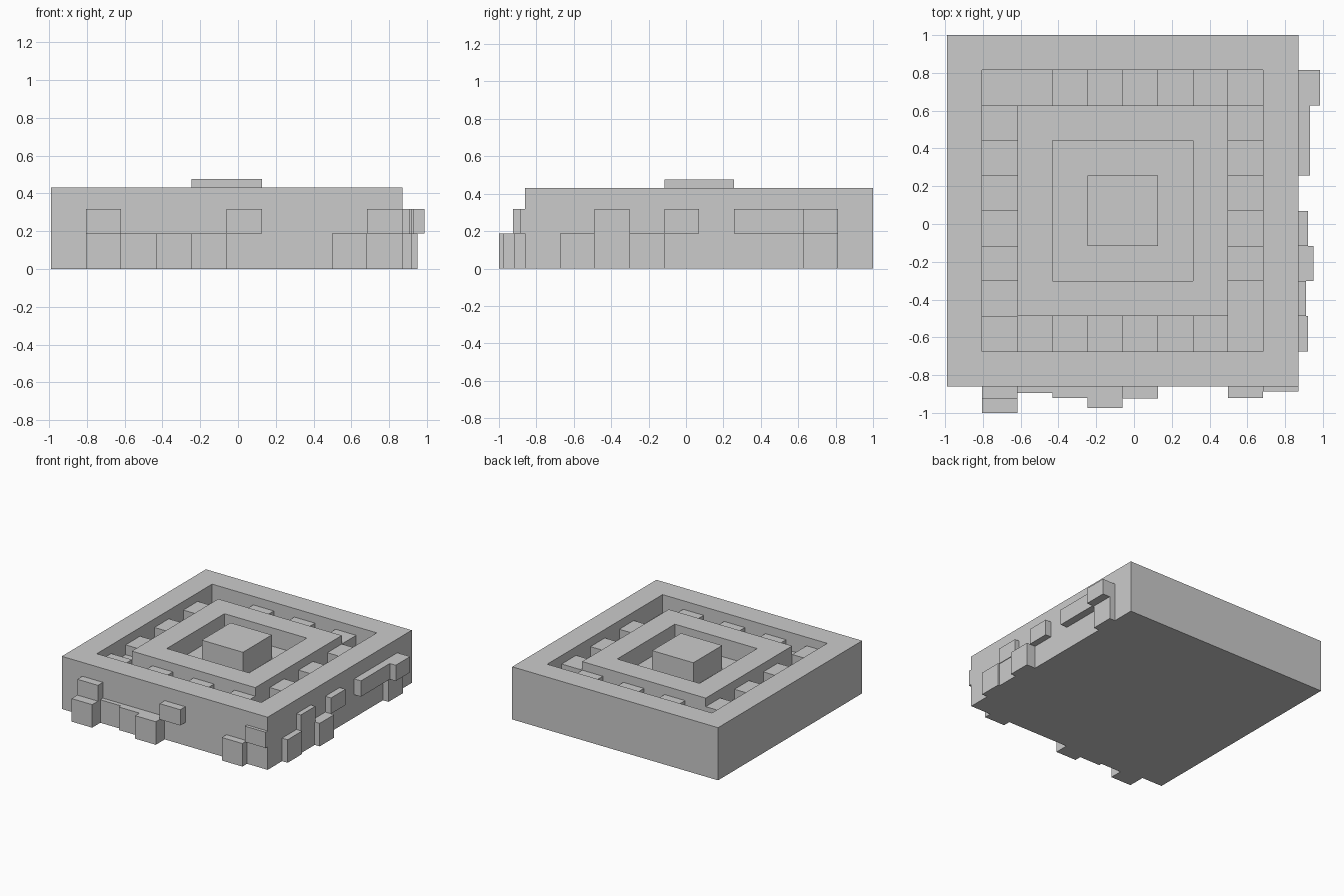
import bpy, bmesh

if "Cube" in bpy.data.objects:
    bpy.data.objects.remove(bpy.data.objects["Cube"])

CELL = 0.186
CX, CY = -0.06, 0.07          # centre of the square block
X0, Y0 = CX - 5 * CELL, CY - 5 * CELL
X1 = CX + 5 * CELL
FLOOR, TOP = 0.28, 0.43
ROWS = {"low": (0.0, 0.188), "high": (0.188, 0.317)}


def finish(bm, name):
    bmesh.ops.recalc_face_normals(bm, faces=bm.faces)
    mesh = bpy.data.meshes.new(name)
    bm.to_mesh(mesh)
    bm.free()
    ob = bpy.data.objects.new(name, mesh)
    bpy.context.collection.objects.link(ob)
    return ob


def box(name, x, y, z):
    bm = bmesh.new()
    bmesh.ops.create_cube(bm, size=1)
    for v in bm.verts:
        v.co = [lo + (c + 0.5) * (hi - lo) for c, (lo, hi) in zip(v.co, (x, y, z))]
    return finish(bm, name)


# carved block: stepped profile of concentric squares (half width in cells, height)
profile = [(5, 0), (5, TOP), (4, TOP), (4, FLOOR), (3, FLOOR), (3, TOP),
           (2, TOP), (2, FLOOR), (1, FLOOR), (1, 0.477)]
bm = bmesh.new()
loops = []
for n, z in profile:
    h = n * CELL
    loops.append([bm.verts.new((CX + sx * h, CY + sy * h, z))
                  for sx, sy in ((-1, -1), (1, -1), (1, 1), (-1, 1))])
for a, b in zip(loops, loops[1:]):
    for i in range(4):
        j = (i + 1) % 4
        bm.faces.new((a[i], a[j], b[j], b[i]))
bm.faces.new(loops[0][::-1])
bm.faces.new(loops[-1])
finish(bm, "carved_block")

# alternating tiles in the outer channel
cells = {(0, 0)}
for k in (2, 4, 6):
    cells |= {(k, 0), (k, 7), (0, k), (7, k)}
for i, j in sorted(cells):
    x, y = X0 + (i + 1) * CELL, Y0 + (j + 1) * CELL
    box("channel_tile", (x, x + CELL), (y, y + CELL), (FLOOR - 0.01, 0.36))

# raised stones on the front: row, column, y reached
for row, col, y in [("low", 1, -1.0), ("low", 2, -0.895), ("low", 3, -0.92),
                    ("low", 4, -0.975), ("low", 8, -0.92), ("high", 1, -0.925),
                    ("high", 5, -0.925), ("high", 9, -0.886)]:
    x = X0 + col * CELL
    box("front_stone", (x, x + CELL), (y, Y0), ROWS[row])

# raised stones on the right side: row, column, columns wide, x reached
for row, col, wide, x in [("low", 1, 1, 0.92), ("low", 2, 1, 0.905), ("low", 3, 1, 0.95),
                          ("low", 8, 1, 0.92), ("high", 2, 1, 0.91), ("high", 4, 1, 0.922),
                          ("high", 6, 2, 0.932), ("high", 8, 1, 0.986)]:
    y = Y0 + col * CELL
    box("side_stone", (X1, x), (y, y + wide * CELL), ROWS[row])
